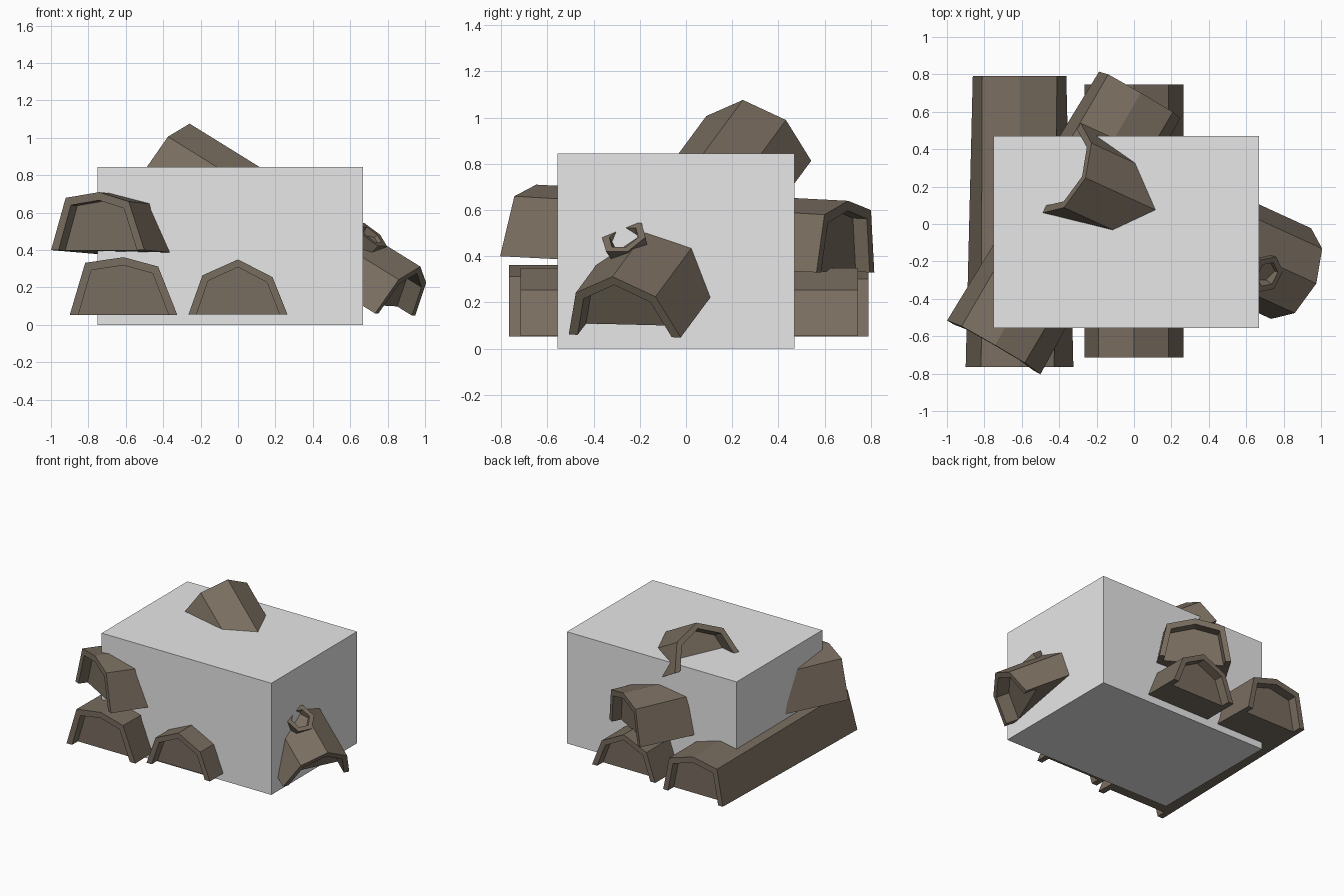
import bpy, bmesh
from math import cos, sin, pi
from mathutils import Vector, Matrix

if "Cube" in bpy.data.objects:
    bpy.data.objects.remove(bpy.data.objects["Cube"])


def material(name, rgb):
    m = bpy.data.materials.new(name)
    m.diffuse_color = (*rgb, 1)
    m.use_nodes = True
    m.node_tree.nodes["Principled BSDF"].inputs["Base Color"].default_value = m.diffuse_color
    return m


wood = material("brown wood", (0.19, 0.153, 0.115))
grey = material("light grey", (0.8, 0.8, 0.8))


def finish(bm, name, mat, matrix=Matrix()):
    bmesh.ops.recalc_face_normals(bm, faces=bm.faces)
    me = bpy.data.meshes.new(name)
    bm.to_mesh(me)
    bm.free()
    me.materials.append(mat)
    ob = bpy.data.objects.new(name, me)
    ob.matrix_world = matrix
    bpy.context.collection.objects.link(ob)
    return ob


def frame(origin, x, y):
    # local x across the log, y along it, z up through the arch
    y = Vector(y).normalized()
    z = Vector(x).cross(y).normalized()
    x = y.cross(z)
    m = Matrix((x, y, z)).transposed().to_4x4()
    m.translation = origin
    return m


def half_log(name, front, back, length, matrix, depth=0.07):
    """Flat-bottomed arch log with a recessed panel in each end."""
    bm = bmesh.new()

    def ring(prof, y, k=(1, 1)):
        return [bm.verts.new((px * k[0], y, pz * k[1])) for px, pz in prof]

    def strip(a, b):
        for i in range(len(a) - 1):
            bm.faces.new((a[i], a[i + 1], b[i + 1], b[i]))

    inner = (0.84, 0.86)
    ends = []
    for prof, y, d in ((front, 0, depth), (back, length, -depth)):
        o, r, p = ring(prof, y), ring(prof, y, inner), ring(prof, y + d, inner)
        strip(o, r)
        strip(r, p)
        bm.faces.new(p)
        ends.append((o, r, p))
    (o, r, p), (o2, r2, p2) = ends
    strip(o, o2)
    # underside, notched by the recesses
    bm.faces.new((o[0], r[0], p[0], p[-1], r[-1], o[-1],
                  o2[-1], r2[-1], p2[-1], p2[0], r2[0], o2[0]))
    return finish(bm, name, wood, matrix)


# end outlines
wide = [(-.288, 0), (-.205, .28), (0, .31), (.185, .26), (.288, 0)]
wide_back = [(-.25, 0), (-.2, .27), (0, .31), (.2, .25), (.25, 0)]
slim = [(-.265, 0), (-.19, .21), (0, .295), (.185, .2), (.265, 0)]

# logs lying on the ground, log across the pile, leaning log
half_log("left_ground_log", wide, wide_back, 1.555,
         frame((-.612, -.765, .052), (1, 0, 0), (0, 1, 0)))
half_log("middle_ground_log", slim, slim, 1.46,
         frame((0, -.715, .055), (1, 0, 0), (0, 1, 0)))
half_log("upper_diagonal_log", wide, wide_back, 1.56,
         frame((-.75, -.66, .4), (.5, -.285, 0), (.78, 1.35, -.07)))
half_log("leaning_log", slim, slim, 1.557,
         frame((.84, -.265, .055), (.366, .93, 0), (-1.235, .565, .765)), .1)

# hollow branch stub on the leaning log
bm = bmesh.new()
rings = []
for rad, z in ((.1, -.16), (.095, -.03), (.105, .03), (.07, .03), (.06, -.03)):
    rings.append([bm.verts.new((rad * cos(i * pi / 3), rad * sin(i * pi / 3), z))
                  for i in range(6)])
for a, b in zip(rings, rings[1:]):
    for i in range(6):
        j = (i + 1) % 6
        bm.faces.new((a[i], a[j], b[j], b[i]))
bm.faces.new(rings[0])
bm.faces.new(rings[-1])
rot = Vector((.6, -.3, .73)).to_track_quat('Z', 'Y').to_matrix().to_4x4()
finish(bm, "branch_stub", wood, Matrix.Translation((.695, -.26, .46)) @ rot)

# plain block in the middle of the pile
bm = bmesh.new()
bmesh.ops.create_cube(bm, size=1)
bmesh.ops.scale(bm, vec=(1.42, 1.025, .845), verts=bm.verts)
bmesh.ops.translate(bm, vec=(-.042, -.043, .4225), verts=bm.verts)
finish(bm, "block", grey)
